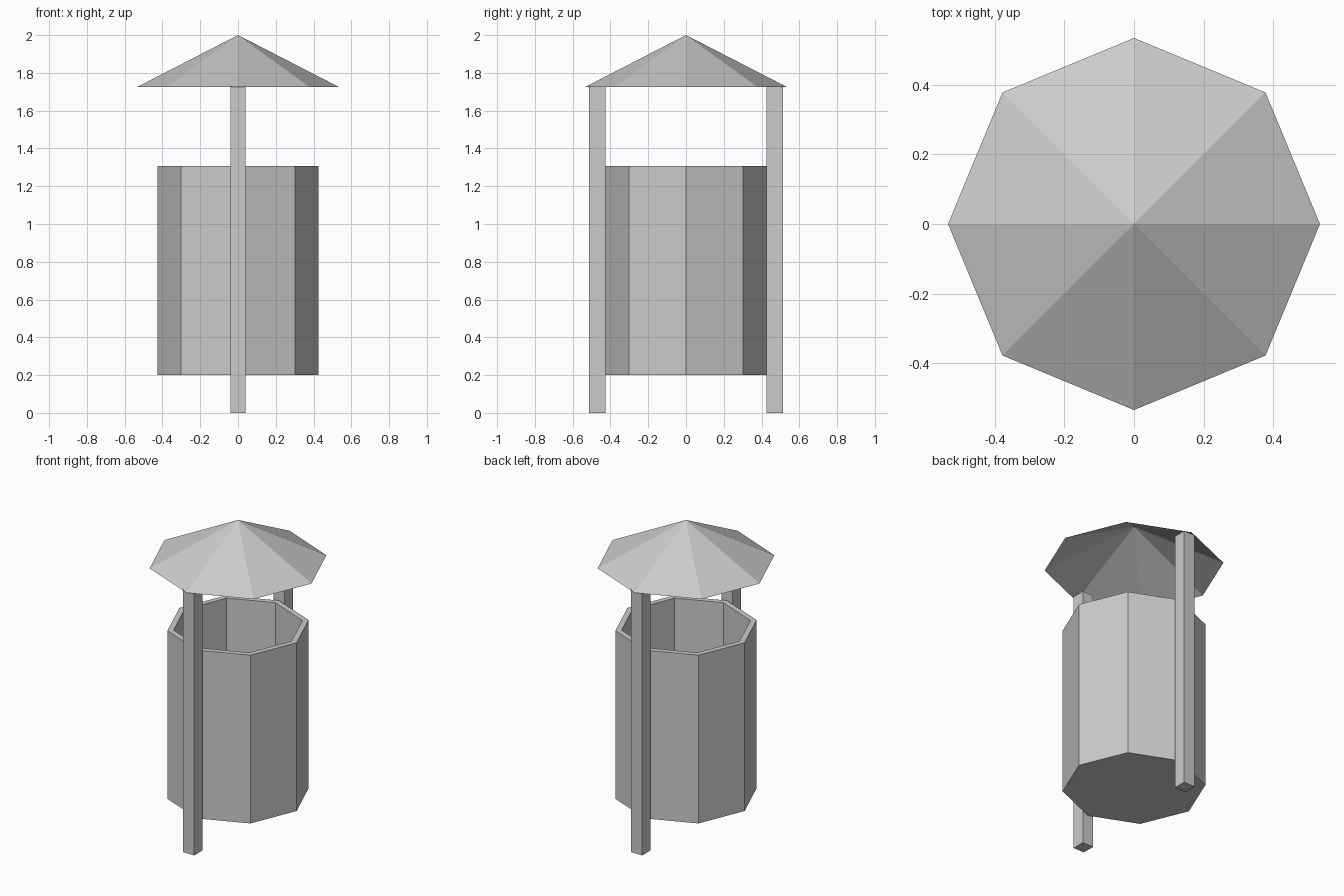
import bpy, bmesh
from math import cos, sin, pi

if "Cube" in bpy.data.objects:
    bpy.data.objects.remove(bpy.data.objects["Cube"])

SIDES = 8


def finish(name, bm):
    mesh = bpy.data.meshes.new(name)
    bm.to_mesh(mesh)
    bm.free()
    obj = bpy.data.objects.new(name, mesh)
    bpy.context.collection.objects.link(obj)
    return obj


def lathe(name, profile):
    """Octagonal lathe of (radius, z) points; radius 0 gives one centre point."""
    bm = bmesh.new()
    rings = []
    for r, z in profile:
        count = SIDES if r else 1
        rings.append([bm.verts.new((r * cos(2 * pi * i / SIDES),
                                    r * sin(2 * pi * i / SIDES), z))
                      for i in range(count)])
    for a, b in zip(rings, rings[1:]):
        for i in range(SIDES):
            j = (i + 1) % SIDES
            if len(a) == 1:
                bm.faces.new((a[0], b[j], b[i]))
            elif len(b) == 1:
                bm.faces.new((a[i], a[j], b[0]))
            else:
                bm.faces.new((a[i], a[j], b[j], b[i]))
    return finish(name, bm)


def box(name, center, size):
    bm = bmesh.new()
    bmesh.ops.create_cube(bm, size=1)
    bmesh.ops.scale(bm, vec=size, verts=bm.verts)
    bmesh.ops.translate(bm, vec=center, verts=bm.verts)
    return finish(name, bm)


# Open-topped bin with wall and floor thickness
lathe("bin_body", [(0, 0.2), (0.427, 0.2), (0.427, 1.307),
                   (0.39, 1.307), (0.39, 0.235), (0, 0.235)])

# Thin roof, open underneath
lathe("roof", [(0.535, 1.725), (0, 2.0)])

# Two posts, front and back
for side, name in ((-1, "front_post"), (1, "back_post")):
    box(name, (0, side * 0.47, 0.865), (0.08, 0.085, 1.73))
